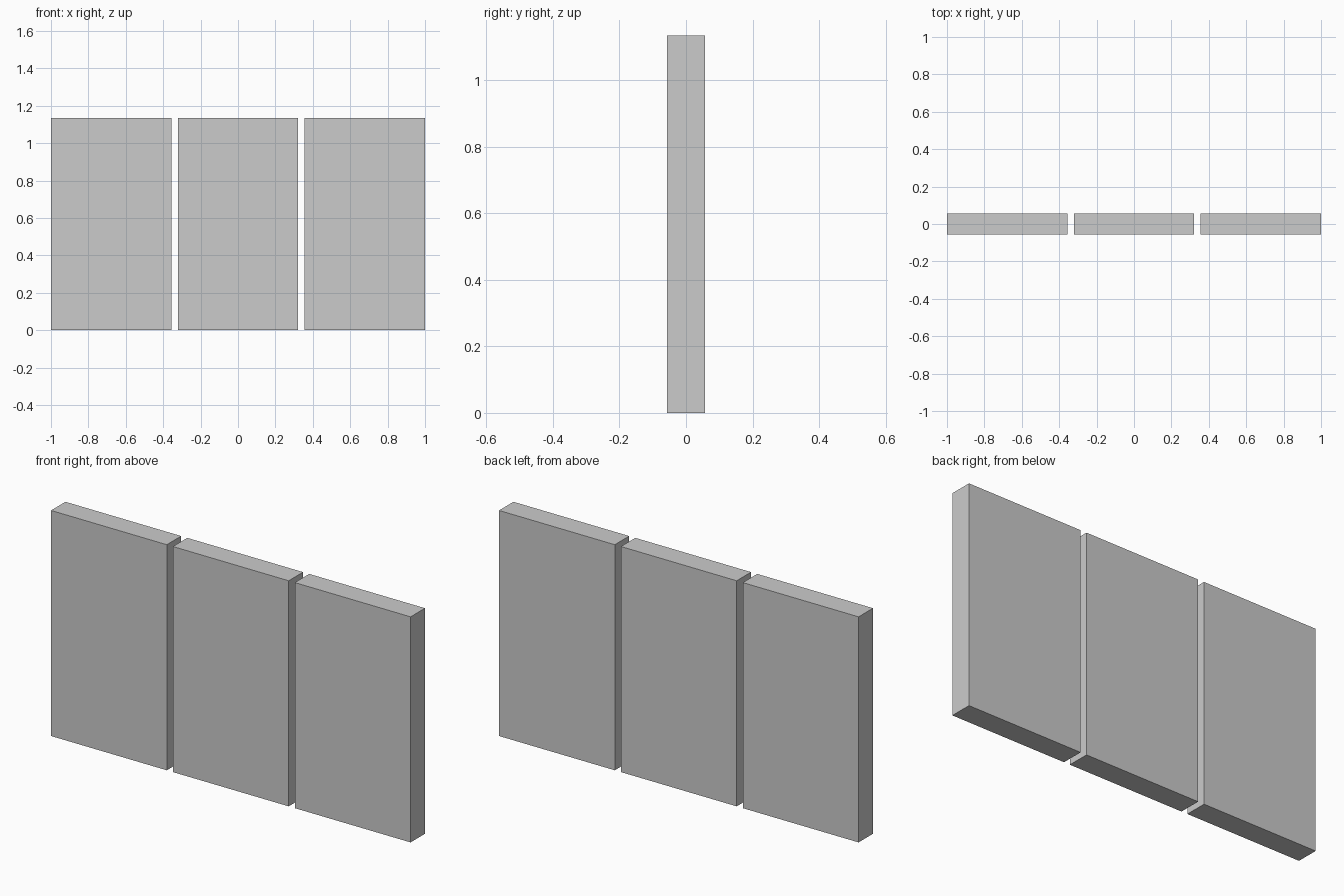
import bpy

if "Cube" in bpy.data.objects:
    bpy.data.objects.remove(bpy.data.objects["Cube"])

WIDTH, DEPTH, HEIGHT = 0.644, 0.114, 1.134
SPACING = (2.0 - WIDTH) / 2


def add_panel(name, x):
    bpy.ops.mesh.primitive_cube_add(size=1, location=(x, 0, HEIGHT / 2))
    panel = bpy.context.object
    panel.name = name
    panel.scale = (WIDTH, DEPTH, HEIGHT)
    bpy.ops.object.transform_apply(location=False, rotation=False, scale=True)


# Three equal upright slabs separated by narrow gaps
for i, name in enumerate(("left_panel", "middle_panel", "right_panel")):
    add_panel(name, (i - 1) * SPACING)
